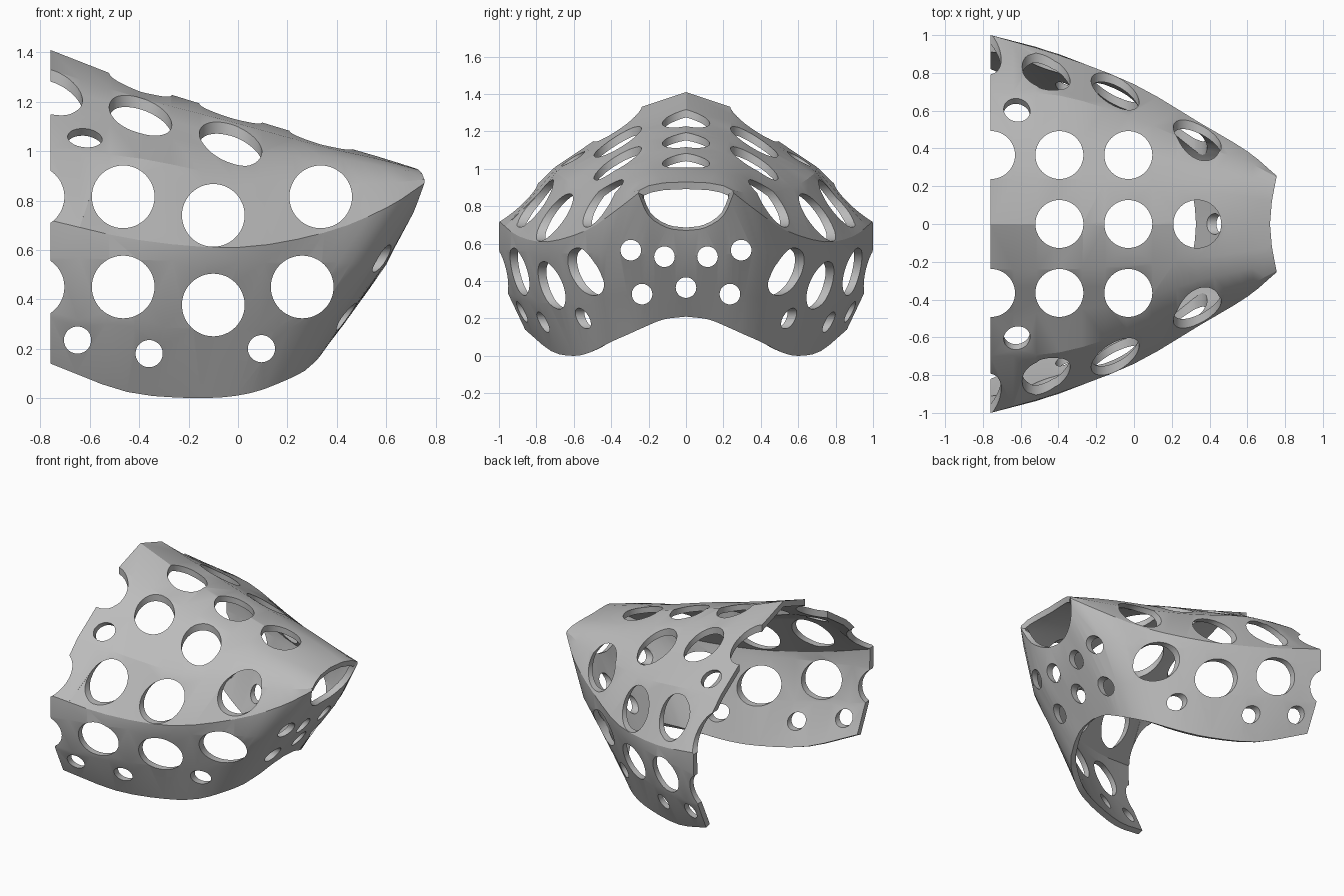
import bpy
import bmesh
import math
from mathutils import Vector, Matrix

default_cube = bpy.data.objects.get("Cube")
if default_cube:
    bpy.data.objects.remove(default_cube, do_unlink=True)

BACK = -0.76      # plane of the open back
THICKNESS = 0.04
BIG, SMALL = 0.127, 0.055

# Contours of the left half, bottom to top.
# Chin contours run from the centre line to the corner of the front opening.
chin_levels = [
    [(.36, 0, .21), (.35, .12, .195), (.32, .22, .155), (.27, .32, .11)],
    [(.46, 0, .34), (.455, .13, .34), (.44, .24, .33), (.39, .35, .32)],
    [(.6, 0, .54), (.6, .13, .54), (.59, .25, .545), (.56, .36, .56)],
    [(.655, 0, .67), (.67, .1, .685), (.71, .2, .75), (.755, .255, .87)],
]
# Cheek contours continue from that corner to the open back.
cheek_levels = [
    [(.2, .4, .075), (.05, .51, .02), (-.15, .6, 0), (-.45, .72, .025), (BACK, .86, .14)],
    [(.31, .44, .3), (.15, .55, .28), (-.08, .68, .28), (-.42, .84, .29), (BACK, .95, .33)],
    [(.46, .46, .55), (.27, .57, .55), (0, .73, .55), (-.4, .9, .56), (BACK, 1, .57)],
    [(.6, .385, .77), (.35, .535, .67), (0, .74, .61), (-.4, .895, .64), (BACK, 1, .72)],
]
# Roof contours run from the front opening to the open back, up to the ridge.
roof_levels = [
    [(.755, .25, .885), (.57, .34, .87), (.335, .42, .875), (-.03, .57, .9),
     (-.395, .68, .97), (BACK, .7, 1.01)],
    [(.745, .2, .91), (.56, .25, .945), (.335, .3, .98), (-.03, .42, 1.0),
     (-.395, .46, 1.09), (BACK, .476, 1.16)],
    [(.73, .12, .925), (.56, .15, .97), (.335, .18, 1.02), (-.03, .22, 1.12),
     (-.395, .24, 1.215), (BACK, .24, 1.33)],
    [(.72, 0, .93), (.56, 0, .98), (.335, 0, 1.045), (-.03, 0, 1.155),
     (-.395, 0, 1.27), (BACK, 0, 1.41)],
]


def smooth_path(points, steps=3):
    """Catmull-Rom curve through the points."""
    p = [Vector(q) for q in points]
    p = [2 * p[0] - p[1]] + p + [2 * p[-1] - p[-2]]
    path = []
    for a, b, c, d in zip(p, p[1:], p[2:], p[3:]):
        for i in range(steps):
            t = i / steps
            path.append(b + 0.5 * t * ((c - a) + t * ((2 * a - 5 * b + 4 * c - d)
                                                      + t * (3 * (b - c) + d - a))))
    return path + [p[-2]]


def add_patch(bm, levels):
    """Skin a grid of quads over neighbouring contours, on both sides."""
    for side in (1, -1):
        rows = [[bm.verts.new((v.x, v.y * side, v.z)) for v in smooth_path(level)]
                for level in levels]
        for low, high in zip(rows, rows[1:]):
            for i in range(len(low) - 1):
                bm.faces.new((low[i], low[i + 1], high[i + 1], high[i]))


def make_object(name, bm):
    mesh = bpy.data.meshes.new(name)
    bm.to_mesh(mesh)
    bm.free()
    ob = bpy.data.objects.new(name, mesh)
    bpy.context.collection.objects.link(ob)
    return ob


def add_drill(bm, start, direction, radius, length):
    """Closed cylinder from the start point along the direction."""
    d = Vector(direction).normalized()
    turn = d.to_track_quat('Z', 'Y').to_matrix().to_4x4()
    bmesh.ops.create_cone(bm, cap_ends=True, segments=48, radius1=radius, radius2=radius,
                          depth=length,
                          matrix=Matrix.Translation(Vector(start) + d * length / 2) @ turn)


# Curved shell
bm = bmesh.new()
side_levels = [[chin[-1]] + cheek for chin, cheek in zip(chin_levels, cheek_levels)]
add_patch(bm, chin_levels)
add_patch(bm, side_levels)
add_patch(bm, [side_levels[-1]] + roof_levels)
bmesh.ops.remove_doubles(bm, verts=bm.verts, dist=0.0005)
bmesh.ops.recalc_face_normals(bm, faces=bm.faces)
middle = Vector((-.2, 0, .5))
if sum(f.normal.dot(f.calc_center_median() - middle) for f in bm.faces) < 0:
    bmesh.ops.reverse_faces(bm, faces=bm.faces)
shell = make_object("mask_shell", bm)

solid = shell.modifiers.new("thickness", 'SOLIDIFY')
solid.thickness = THICKNESS
solid.offset = -1

# Side holes, drilled across
side_drills = bmesh.new()
side_holes = [(-.83, .815, BIG), (-.465, .815, BIG), (-.1, .74, BIG), (.335, .815, BIG),
              (-.83, .45, BIG), (-.465, .45, BIG), (-.1, .377, BIG), (.26, .45, BIG),
              (-.65, .235, SMALL), (-.36, .18, SMALL), (.095, .2, SMALL)]
for x, z, r in side_holes:
    for s in (1, -1):
        add_drill(side_drills, (x, s * .2, z), (0, s, 0), r, 1)

# Roof holes, drilled downwards
roof_drills = bmesh.new()
for x in (-.757, -.395, -.03):
    for s in (1, -1):
        add_drill(roof_drills, (x, s * .365, .8), (0, 0, 1), BIG, 1)
for x in (-.395, -.03, .335):
    add_drill(roof_drills, (x, 0, .8), (0, 0, 1), BIG, 1)

# Chin holes, drilled from the front
chin_drills = bmesh.new()
for y, z in [(.295, .565), (.115, .53), (.235, .33), (0, .365)]:
    for s in ((1, -1) if y else (1,)):
        add_drill(chin_drills, (.2, s * y, z), (1, 0, 0), SMALL, 1)

# Slanted holes near the back, and the flat trim of the back edge
slant_drills = bmesh.new()
for s in (1, -1):
    add_drill(slant_drills, (-.62, s * .45, .9), (0, s, 1), .07, .6)
trim = bmesh.new()
bmesh.ops.create_cube(trim, size=4, matrix=Matrix.Translation((BACK - 2, 0, .5)))

cutters = [make_object(name, b) for name, b in (
    ("side_hole_cutter", side_drills), ("roof_hole_cutter", roof_drills),
    ("chin_hole_cutter", chin_drills), ("slant_hole_cutter", slant_drills),
    ("back_trim_cutter", trim))]
for cutter in cutters:
    cutter.hide_render = True
    cut = shell.modifiers.new(cutter.name, 'BOOLEAN')
    cut.operation = 'DIFFERENCE'
    cut.solver = 'EXACT'
    cut.object = cutter

# Bake the modifiers and drop the cutters
bpy.ops.object.select_all(action='DESELECT')
shell.select_set(True)
bpy.context.view_layer.objects.active = shell
for name in [m.name for m in shell.modifiers]:
    bpy.ops.object.modifier_apply(modifier=name)
for cutter in cutters:
    bpy.data.objects.remove(cutter, do_unlink=True)

# Grey material
grey = bpy.data.materials.new("plain_grey")
grey.use_nodes = True
colour = (.5, .5, .5, 1)
grey.diffuse_color = colour
grey.node_tree.nodes["Principled BSDF"].inputs["Base Color"].default_value = colour
shell.data.materials.clear()
shell.data.materials.append(grey)
for face in shell.data.polygons:
    face.material_index = 0

bpy.ops.object.shade_smooth_by_angle(angle=math.radians(25))
